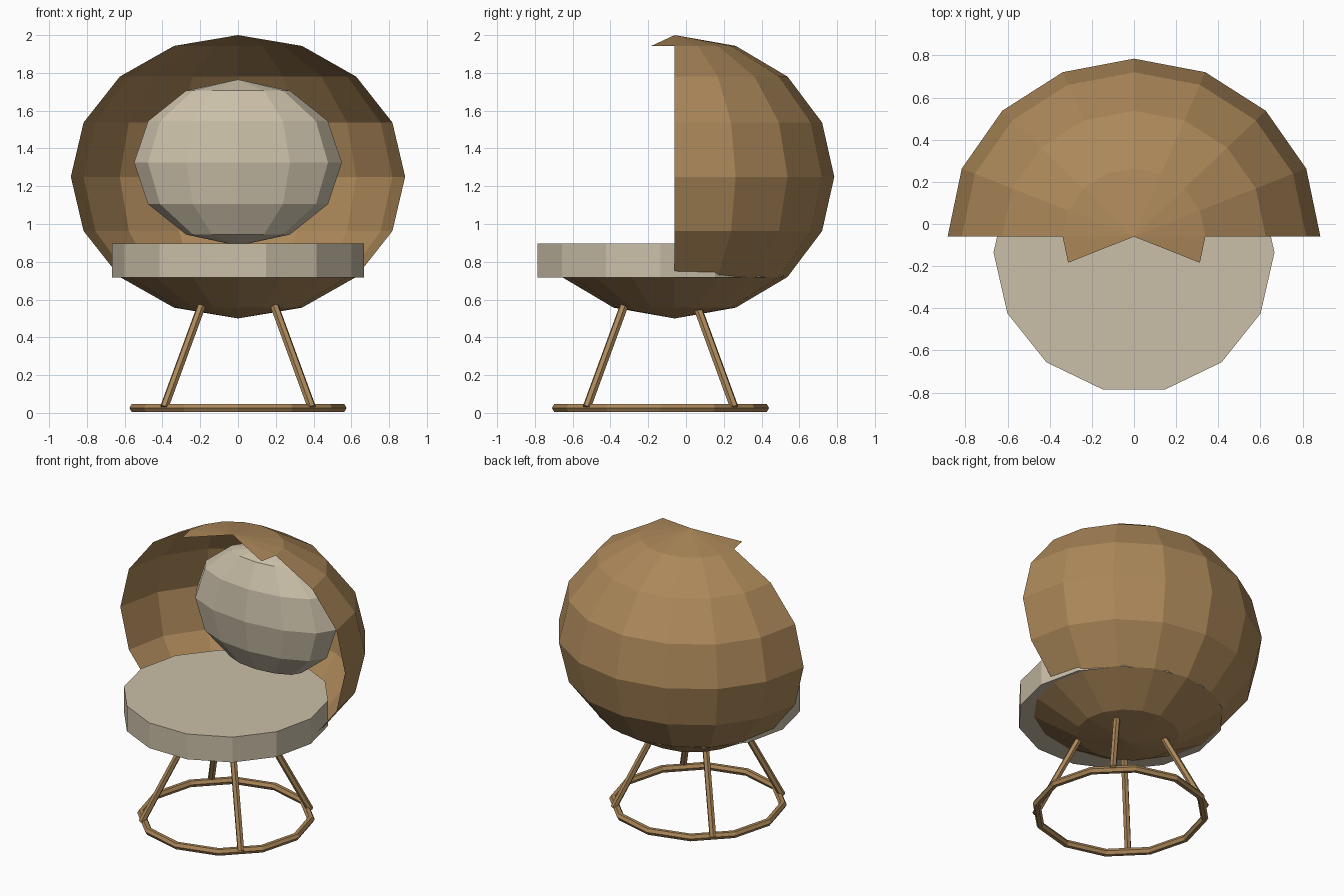
import bpy, bmesh, math
from mathutils import Matrix, Vector

if "Cube" in bpy.data.objects:
    bpy.data.objects.remove(bpy.data.objects["Cube"])


def material(name, rgb):
    m = bpy.data.materials.new(name)
    m.diffuse_color = (*rgb, 1)
    m.use_nodes = True
    m.node_tree.nodes["Principled BSDF"].inputs["Base Color"].default_value = m.diffuse_color
    return m


rattan = material("rattan brown", (0.41, 0.245, 0.10))
fabric = material("cushion beige", (0.59, 0.52, 0.39))


def make_object(name, bm, mat):
    mesh = bpy.data.meshes.new(name)
    bm.to_mesh(mesh)
    bm.free()
    mesh.materials.append(mat)
    ob = bpy.data.objects.new(name, mesh)
    bpy.context.collection.objects.link(ob)
    return ob


def ellipsoid(segments, rings, centre, radii):
    bm = bmesh.new()
    bmesh.ops.create_uvsphere(
        bm, u_segments=segments, v_segments=rings, radius=1,
        matrix=Matrix.Translation(centre) @ Matrix.Diagonal((*radii, 1)))
    return bm


# Egg shell: thin faceted sphere, open at the front above the bowl
SHELL = Vector((0, -0.06, 1.25))
bm = ellipsoid(16, 8, SHELL, (0.885, 0.845, 0.75))
opening = []
for f in bm.faces:
    c = f.calc_center_median()
    if c.y < SHELL.y - 0.055 and c.z > 0.73:
        opening.append(f)
bmesh.ops.delete(bm, geom=opening, context='FACES')
make_object("shell", bm, rattan)

# Seat cushion: 14-sided disc
BASE_Y = -0.135
bm = bmesh.new()
bmesh.ops.create_cone(
    bm, cap_ends=True, segments=14, radius1=0.667, radius2=0.667, depth=0.18,
    matrix=Matrix.Translation((0, BASE_Y, 0.808)) @ Matrix.Rotation(math.pi / 2, 4, 'Z'))
# turn so that a corner lies on each side (x axis)
corner = max(bm.verts, key=lambda v: v.co.x).co
turn = -math.atan2(corner.y - BASE_Y, corner.x)
bmesh.ops.rotate(bm, verts=bm.verts, cent=(0, BASE_Y, 0),
                 matrix=Matrix.Rotation(turn, 3, 'Z'))
make_object("seat_cushion", bm, fabric)

# Back cushion: flattened ellipsoid
make_object("back_cushion",
            ellipsoid(12, 6, (0, 0.32, 1.325), (0.55, 0.24, 0.44)), fabric)

# Base ring on the floor
bpy.ops.mesh.primitive_torus_add(
    major_segments=12, minor_segments=6, major_radius=0.55, minor_radius=0.025,
    location=(0, BASE_Y, 0.026))
ring = bpy.context.object
ring.name = "base_ring"
ring.data.materials.append(rattan)

# Four splayed legs from ring to bowl
for sx, side in ((-1, "left"), (1, "right")):
    for sy, end in ((-1, "front"), (1, "back")):
        a = Vector((sx * 0.39, BASE_Y + sy * 0.39, 0.03))
        b = Vector((sx * 0.192, BASE_Y + sy * 0.192, 0.57))
        d = b - a
        rot = d.to_track_quat('Z', 'Y').to_matrix().to_4x4()
        bm = bmesh.new()
        bmesh.ops.create_cone(
            bm, cap_ends=True, segments=6, radius1=0.023, radius2=0.023,
            depth=d.length, matrix=Matrix.Translation((a + b) / 2) @ rot)
        make_object(f"{end}_{side}_leg", bm, rattan)
